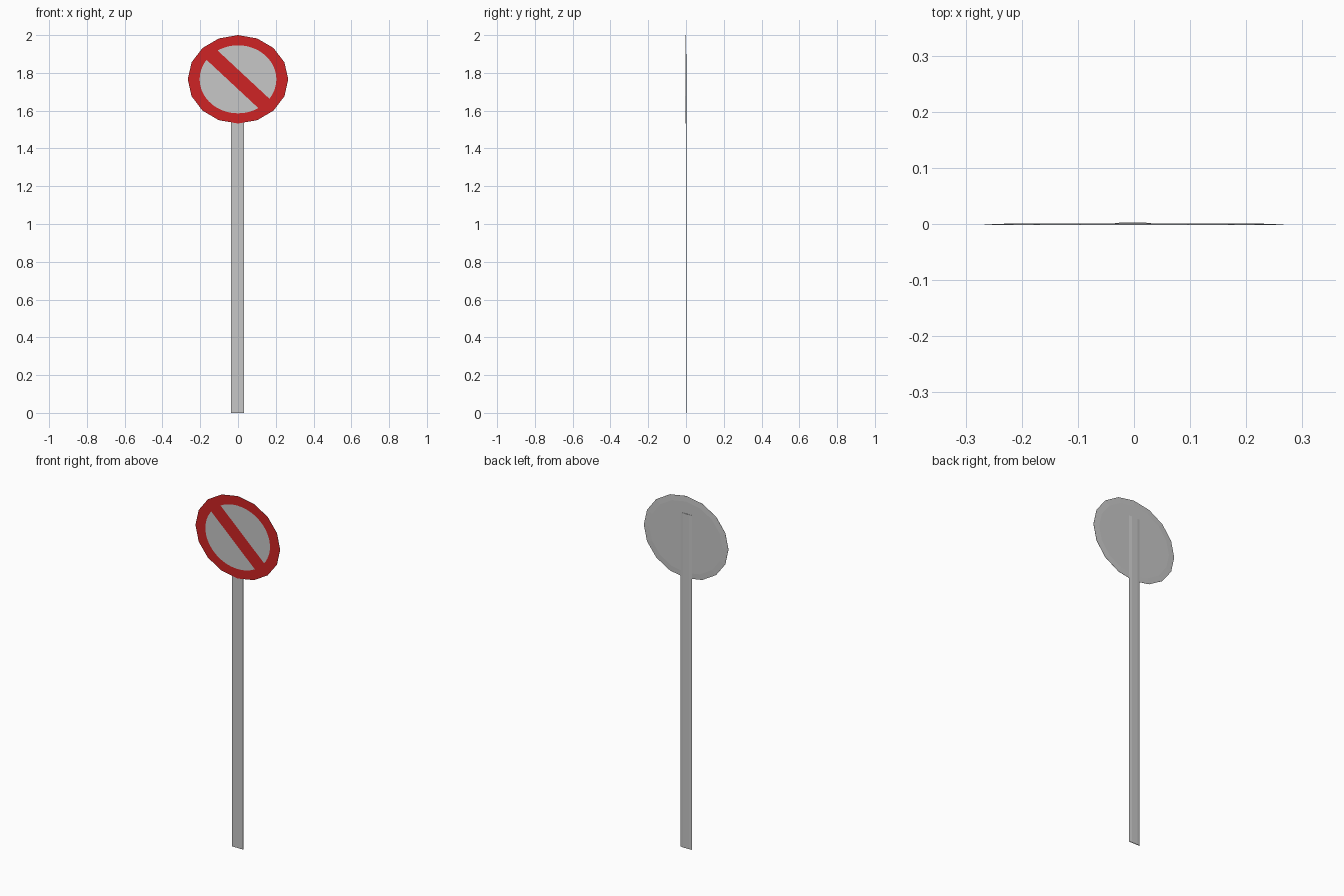
import bpy, bmesh, math
from mathutils import Vector

if "Cube" in bpy.data.objects:
    bpy.data.objects.remove(bpy.data.objects["Cube"])

CENTRE_Z = 1.766


def material(name, rgb):
    m = bpy.data.materials.new(name)
    m.diffuse_color = (*rgb, 1)
    m.use_nodes = True
    m.node_tree.nodes["Principled BSDF"].inputs["Base Color"].default_value = m.diffuse_color
    return m


grey = material("light grey", (0.57, 0.57, 0.57))
red = material("sign red", (0.62, 0.017, 0.018))


def finish(name, bm, mats):
    mesh = bpy.data.meshes.new(name)
    bm.to_mesh(mesh)
    bm.free()
    for m in mats:
        mesh.materials.append(m)
    ob = bpy.data.objects.new(name, mesh)
    bpy.context.collection.objects.link(ob)
    return ob


def ellipse(bm, rx, rz, y, sides):
    """Ring of vertices, counter-clockwise seen from the front."""
    return [bm.verts.new((rx * math.cos(math.tau * i / sides), y,
                          CENTRE_Z + rz * math.sin(math.tau * i / sides)))
            for i in range(sides)]


def bridge(bm, a, b):
    n = len(a)
    return [bm.faces.new((a[i], b[i], b[(i + 1) % n], a[(i + 1) % n]))
            for i in range(n)]


# Sign disc: sixteen sides, red front, grey and faintly raised back
bm = bmesh.new()
front = ellipse(bm, 0.266, 0.234, -0.002, 16)
rim = ellipse(bm, 0.266, 0.234, -0.001, 16)
back = ellipse(bm, 0.23, 0.203, 0.0005, 16)
bm.faces.new(front)
bridge(bm, front, rim)
bridge(bm, rim, back)
bm.faces.new(back[::-1])
bmesh.ops.recalc_face_normals(bm, faces=bm.faces)
for f in bm.faces:
    f.material_index = 0 if f.normal.y < -0.5 else 1
finish("sign_disc", bm, [red, grey])

# Pale panels either side of the diagonal red bar
across = Vector((0.68, 0, 0.73)).normalized()
for side, name in ((1, "upper_panel"), (-1, "lower_panel")):
    bm = bmesh.new()
    bm.faces.new(ellipse(bm, 0.203, 0.18, -0.003, 64))
    bmesh.ops.bisect_plane(
        bm, geom=bm.verts[:] + bm.edges[:] + bm.faces[:],
        plane_co=Vector((0, 0, CENTRE_Z)) + across * side * 0.038,
        plane_no=across * side, clear_inner=True)
    finish(name, bm, [grey])

# Post: very flat strip with a bevelled back
bm = bmesh.new()
profile = [(-0.037, -0.001), (0.033, -0.001), (0.033, 0.001),
           (0.016, 0.003), (-0.02, 0.003), (-0.037, 0.001)]
low = [bm.verts.new((x, y, 0)) for x, y in profile]
high = [bm.verts.new((x, y, 1.9)) for x, y in profile]
bridge(bm, low, high)
bm.faces.new(low)
bm.faces.new(high)
bmesh.ops.recalc_face_normals(bm, faces=bm.faces)
finish("post", bm, [grey])
